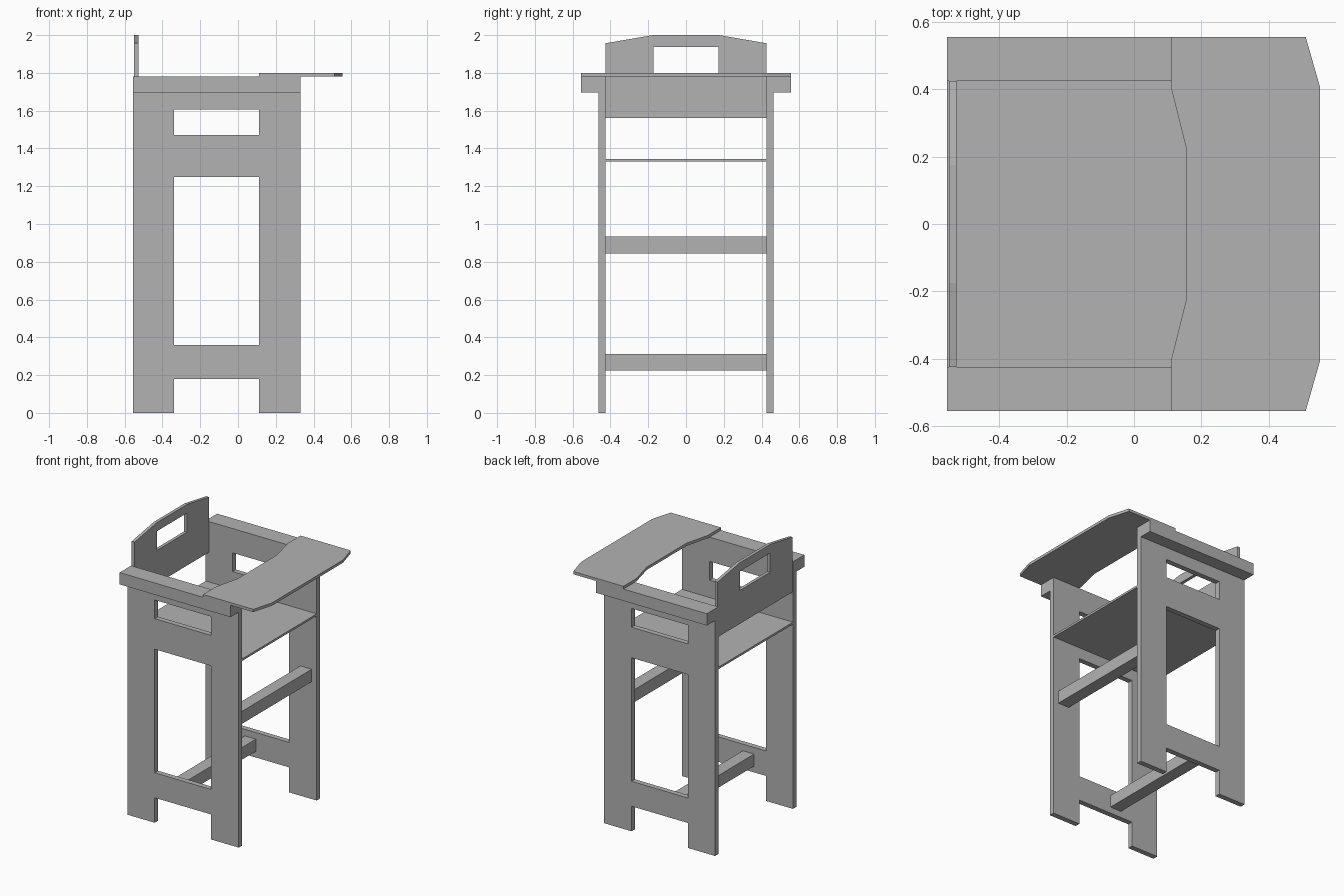
import bpy, bmesh
from mathutils import Matrix

cube = bpy.data.objects.get("Cube")
if cube:
    bpy.data.objects.remove(cube, do_unlink=True)

GREY = (0.448, 0.448, 0.448, 1.0)
mat = bpy.data.materials.new("plain_grey")
mat.use_nodes = True
mat.diffuse_color = GREY
mat.node_tree.nodes["Principled BSDF"].inputs["Base Color"].default_value = GREY

# Profile planes: columns are profile u, profile v and the extrusion direction
PLANES = {
    "xz": Matrix(((1, 0, 0), (0, 0, -1), (0, 1, 0))),
    "yz": Matrix(((0, 0, 1), (1, 0, 0), (0, 1, 0))),
    "xy": Matrix.Identity(3),
}
NORMAL_AXIS = {"xz": 1, "yz": 0, "xy": 2}


def rect(u0, u1, v0, v1):
    return [(u0, v0), (u1, v0), (u1, v1), (u0, v1)]


def mirrored(points):
    """Close a half outline by mirroring it across v = 0."""
    return points + [(u, -v) for u, v in reversed(points)]


def slab(name, plane, low, high, *outlines):
    """Extrude an outline (later outlines are holes) between two levels."""
    curve = bpy.data.curves.new(name + "_profile", "CURVE")
    curve.dimensions = "2D"
    curve.fill_mode = "BOTH"
    curve.extrude = (high - low) / 2
    for outline in outlines:
        spline = curve.splines.new("POLY")
        spline.points.add(len(outline) - 1)
        for point, (u, v) in zip(spline.points, outline):
            point.co = (u, v, 0, 1)
        spline.use_cyclic_u = True
    helper = bpy.data.objects.new(name + "_profile", curve)
    bpy.context.collection.objects.link(helper)
    graph = bpy.context.evaluated_depsgraph_get()
    mesh = bpy.data.meshes.new_from_object(helper.evaluated_get(graph))
    bpy.data.objects.remove(helper, do_unlink=True)
    bpy.data.curves.remove(curve)

    # Weld the caps to the sides and stand the slab in place
    bm = bmesh.new()
    bm.from_mesh(mesh)
    bmesh.ops.remove_doubles(bm, verts=bm.verts, dist=0.0001)
    bmesh.ops.transform(bm, matrix=PLANES[plane].to_4x4(), verts=bm.verts)
    for vert in bm.verts:
        vert.co[NORMAL_AXIS[plane]] += (low + high) / 2
    bmesh.ops.recalc_face_normals(bm, faces=bm.faces)
    for face in bm.faces:
        face.smooth = False
    bm.to_mesh(mesh)
    bm.free()
    mesh.name = name
    mesh.materials.clear()
    mesh.materials.append(mat)
    obj = bpy.data.objects.new(name, mesh)
    bpy.context.collection.objects.link(obj)
    return obj


BACK, FRONT = -0.555, 0.33
LEG_IN_BACK, LEG_IN_FRONT = -0.34, 0.11
INNER, OUTER, RAIL_OUT = 0.425, 0.463, 0.555
RAIL_LOW, RAIL_TOP = 1.695, 1.78

# Side panels with two openings, and the arm rails on top of them
panel = [(BACK, 0), (LEG_IN_BACK, 0), (LEG_IN_BACK, 0.18), (LEG_IN_FRONT, 0.18),
         (LEG_IN_FRONT, 0), (FRONT, 0), (FRONT, RAIL_LOW), (BACK, RAIL_LOW)]
tall_opening = rect(LEG_IN_BACK, LEG_IN_FRONT, 0.36, 1.25)
small_opening = rect(LEG_IN_BACK, LEG_IN_FRONT, 1.47, 1.605)
for side, sign in (("left", 1), ("right", -1)):
    low, high = sorted((sign * INNER, sign * OUTER))
    slab(side + "_side_panel", "xz", low, high, panel, tall_opening, small_opening)
    low, high = sorted((sign * INNER, sign * RAIL_OUT))
    slab(side + "_arm_rail", "xz", low, high, rect(BACK, FRONT, RAIL_LOW, RAIL_TOP))

# Seat board
slab("seat", "xy", 1.33, 1.345, rect(BACK, FRONT, -INNER, INNER))

# Cross bars
slab("foot_bar", "yz", 0.20, 0.29, rect(-INNER, INNER, 0.845, 0.935))
slab("lower_bar", "yz", -0.245, -0.155, rect(-INNER, INNER, 0.225, 0.312))

# Back board with a hand slot
board = [(-INNER, 1.56), (INNER, 1.56), (INNER, 1.957), (0.175, 2.0),
         (-0.175, 2.0), (-INNER, 1.957)]
slab("back_board", "yz", -0.55, -0.527, board, rect(-0.172, 0.172, 1.80, 1.938))

# Tray with a shallow waist cut-out and clipped front corners
tray = mirrored([(0.155, 0.225), (0.11, 0.405), (0.11, RAIL_OUT),
                 (0.51, RAIL_OUT), (0.553, 0.405)])
slab("tray", "xy", RAIL_TOP, 1.80, tray)
